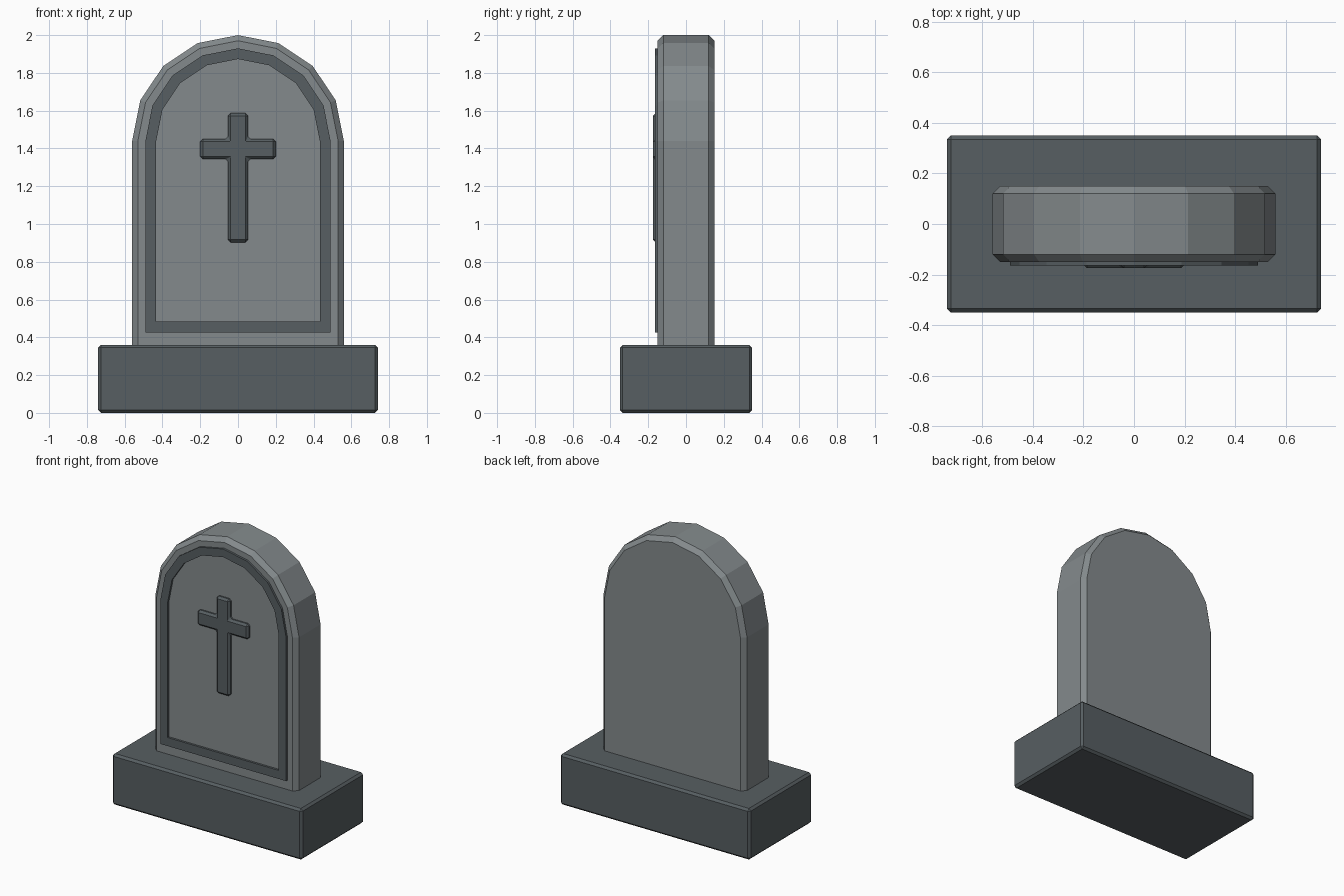
import bpy, bmesh, math

if "Cube" in bpy.data.objects:
    bpy.data.objects.remove(bpy.data.objects["Cube"])


def material(name, rgb):
    m = bpy.data.materials.new(name)
    m.diffuse_color = (*rgb, 1)
    m.use_nodes = True
    m.node_tree.nodes["Principled BSDF"].inputs["Base Color"].default_value = m.diffuse_color
    return m


LIGHT = material("light_stone", (0.23, 0.255, 0.265))
DARK = material("dark_stone", (0.095, 0.113, 0.122))


def arch(r, bottom, spring=1.44, n=8):
    """Outline in x, z: straight sides and a faceted round top."""
    top = [(r * math.cos(math.pi * i / n), spring + r * math.sin(math.pi * i / n))
           for i in range(n + 1)]
    return [(r, bottom)] + top + [(-r, bottom)]


def finish(name, bm, mat, bevel=0):
    bmesh.ops.recalc_face_normals(bm, faces=bm.faces[:])
    me = bpy.data.meshes.new(name)
    bm.to_mesh(me)
    bm.free()
    me.materials.append(mat)
    ob = bpy.data.objects.new(name, me)
    bpy.context.collection.objects.link(ob)
    if bevel:
        mod = ob.modifiers.new("bevel", "BEVEL")
        mod.width = bevel
        mod.segments = 1
        mod.limit_method = 'ANGLE'
    return ob


def loft(name, rings, mat, caps=True, bevel=0):
    """Join equal-length outlines given as (outline, y); no caps makes a closed ring."""
    bm = bmesh.new()
    loops = [[bm.verts.new((x, y, z)) for x, z in pts] for pts, y in rings]
    pairs = list(zip(loops, loops[1:]))
    if caps:
        bm.faces.new(loops[0])
        bm.faces.new(loops[-1])
    else:
        pairs.append((loops[-1], loops[0]))
    n = len(loops[0])
    for a, b in pairs:
        for i in range(n):
            j = (i + 1) % n
            bm.faces.new((a[i], a[j], b[j], b[i]))
    return finish(name, bm, mat, bevel)


# Plinth
w, h = 0.74, 0.36
loft("plinth", [([(-w, 0), (w, 0), (w, h), (-w, h)], y) for y in (-0.35, 0.35)],
     DARK, bevel=0.015)

# Arched slab with chamfered front and back edges
loft("headstone", [(arch(0.53, 0.355), -0.15), (arch(0.56, 0.355), -0.12),
                   (arch(0.56, 0.355), 0.12), (arch(0.53, 0.355), 0.15)], LIGHT)

# Raised border on the front
outer, inner = arch(0.49, 0.425), arch(0.433, 0.485)
loft("border", [(outer, -0.14), (outer, -0.165), (inner, -0.165), (inner, -0.14)],
     DARK, caps=False)

# Raised cross
a, b, lo, hi, z0, z1 = 0.053, 0.2, 1.343, 1.45, 0.903, 1.587
half = [(a, z0), (a, lo), (b, lo), (b, hi), (a, hi), (a, z1)]
cross = half + [(-x, z) for x, z in reversed(half)]
loft("cross", [(cross, -0.175), (cross, -0.125)], DARK, bevel=0.014)
